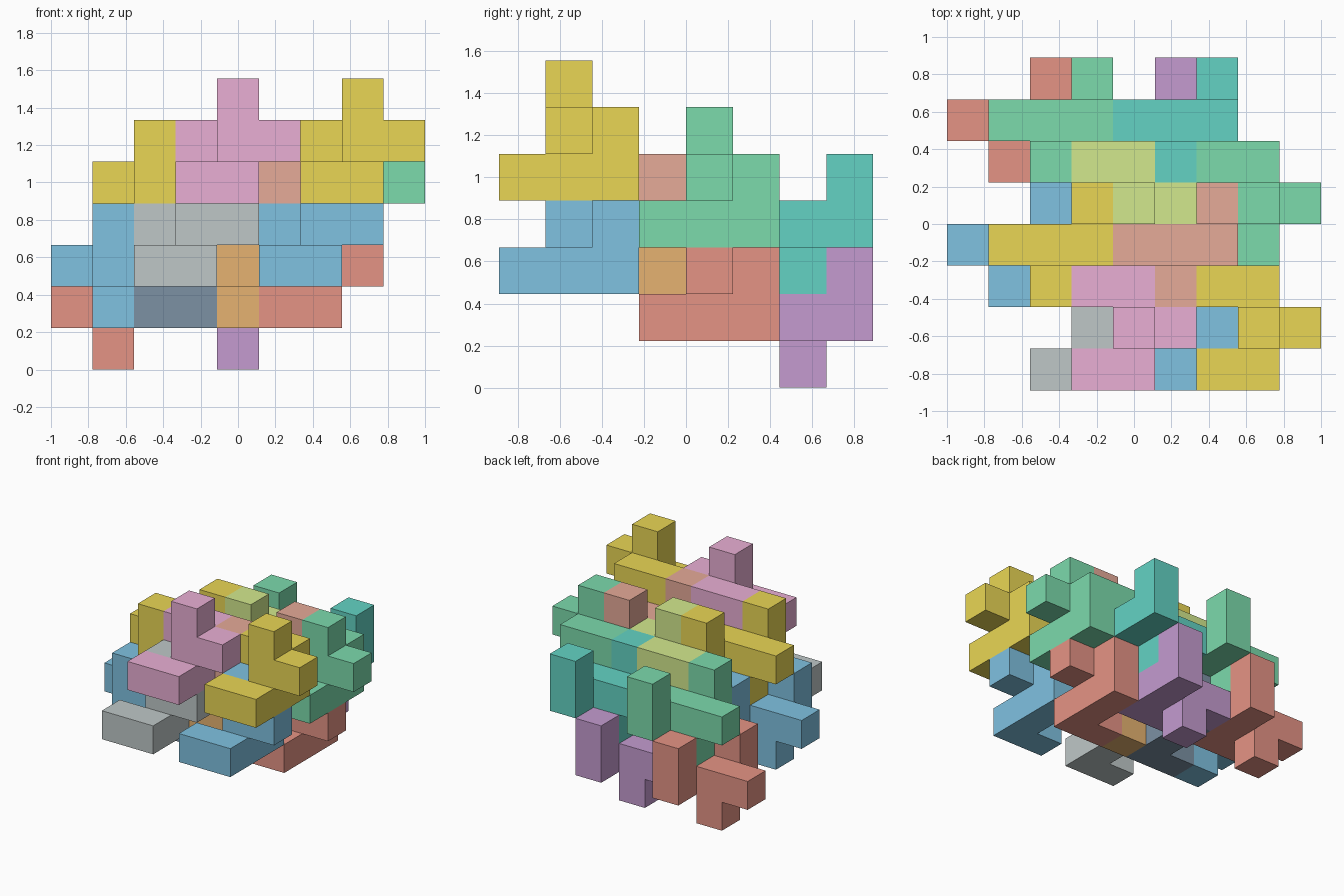
import bpy, bmesh
from mathutils import Vector

if "Cube" in bpy.data.objects:
    bpy.data.objects.remove(bpy.data.objects["Cube"])

U = 2 / 9  # edge of one cube cell

# Nine-cell block, cells relative to its hub cell
BLOCK = [(0, 0, 0), (0, 0, 1), (0, 0, -1), (1, 0, 0), (0, 1, 0),
         (-1, 1, 0), (0, 1, -1), (0, -1, -1), (-1, -1, -1)]
# Same block turned half round about the x = -z diagonal
TURNED = [(-z, -y, -x) for x, y, z in BLOCK]

COLORS = {
    "pink": (0.82, 0.43, 0.66), "yellow": (0.82, 0.675, 0.09),
    "grey": (0.52, 0.575, 0.575), "blue": (0.215, 0.54, 0.755),
    "lime": (0.65, 0.815, 0.27), "green": (0.2, 0.705, 0.415),
    "navy": (0.2, 0.285, 0.37), "red": (0.785, 0.295, 0.235),
    "salmon": (0.79, 0.405, 0.315), "orange": (0.79, 0.45, 0.165),
    "teal": (0.125, 0.65, 0.55), "purple": (0.555, 0.33, 0.63),
}
MATS = {}
for name, rgb in COLORS.items():
    MATS[name] = bpy.data.materials.new(name)
    MATS[name].diffuse_color = (*rgb, 1)


def make_block(name, cells, hub, color):
    """Outer skin of a group of cube cells, flat areas merged."""
    bm = bmesh.new()
    filled = set(cells)
    for c in cells:
        mid = Vector(c) + hub
        for axis in range(3):
            for s in (-1, 1):
                n = [0, 0, 0]
                n[axis] = s
                if tuple(a + b for a, b in zip(c, n)) in filled:
                    continue
                quad = []
                for p, q in ((-1, -1), (1, -1), (1, 1), (-1, 1)):
                    v = Vector(n)
                    v[(axis + 1) % 3], v[(axis + 2) % 3] = p * s, q
                    quad.append(bm.verts.new((mid + v / 2) * U))
                bm.faces.new(quad)
    bmesh.ops.remove_doubles(bm, verts=bm.verts, dist=1e-4)
    bmesh.ops.dissolve_limit(bm, angle_limit=0.01, verts=bm.verts, edges=bm.edges)
    bmesh.ops.recalc_face_normals(bm, faces=bm.faces)
    me = bpy.data.meshes.new(name)
    bm.to_mesh(me)
    bm.free()
    me.materials.append(MATS[color])
    bpy.context.collection.objects.link(bpy.data.objects.new(name, me))


# Colours ordered by back row, lower layer, right column
UPRIGHT = ["pink", "yellow", "grey", "blue", "lime", "green", "navy", "red"]
LYING = ["yellow", "salmon", "blue", "orange", "green", "teal", "red", "purple"]

# Repeat both blocks on the 2 x 2 x 2 slanted lattice
for n in range(8):
    back, low, right = n >> 2 & 1, n >> 1 & 1, n & 1
    step = Vector((3 * right - low, 3 * back, -back - 2 * low))
    make_block(f"upright_block_{n + 1}", BLOCK, Vector((0, -2.5, 5.5)) + step, UPRIGHT[n])
    make_block(f"turned_block_{n + 1}", TURNED, Vector((-2, -0.5, 4.5)) + step, LYING[n])

for m in bpy.data.materials:
    if m.users and not m.is_grease_pencil:
        m.use_nodes = True
        m.node_tree.nodes["Principled BSDF"].inputs["Base Color"].default_value = m.diffuse_color
